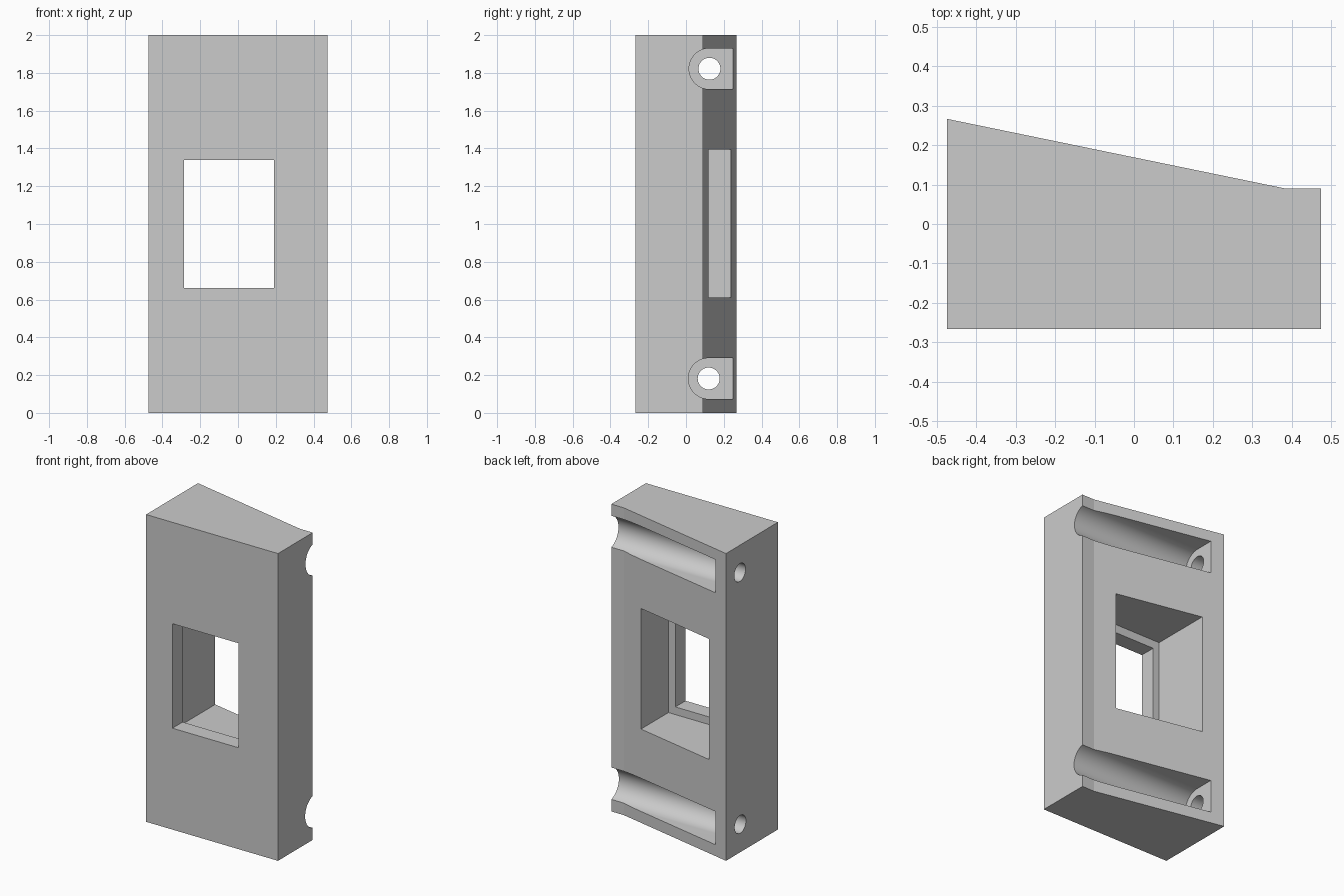
import bpy, bmesh, math
from mathutils import Matrix

if "Cube" in bpy.data.objects:
    bpy.data.objects.remove(bpy.data.objects["Cube"])


def prism(name, profile, to_world, depth):
    """Extrude a closed 2D profile; to_world maps (a, b, t) to xyz."""
    bm = bmesh.new()
    low = [bm.verts.new(to_world(a, b, depth[0])) for a, b in profile]
    high = [bm.verts.new(to_world(a, b, depth[1])) for a, b in profile]
    bm.faces.new(low)
    bm.faces.new(high)
    n = len(profile)
    for i in range(n):
        j = (i + 1) % n
        bm.faces.new((low[i], low[j], high[j], high[i]))
    bmesh.ops.recalc_face_normals(bm, faces=bm.faces)
    mesh = bpy.data.meshes.new(name)
    bm.to_mesh(mesh)
    bm.free()
    obj = bpy.data.objects.new(name, mesh)
    bpy.context.collection.objects.link(obj)
    return obj


def cut(target, cutter):
    """Subtract a cutter from the target and remove it."""
    mod = target.modifiers.new("cut", 'BOOLEAN')
    mod.operation = 'DIFFERENCE'
    mod.solver = 'EXACT'
    mod.object = cutter
    bpy.context.view_layer.objects.active = target
    bpy.ops.object.modifier_apply(modifier=mod.name)
    bpy.data.objects.remove(cutter, do_unlink=True)


def along_x(y, z, x):
    return (x, y, z)


def along_y(x, z, y):
    return (x, y, z)


def along_z(x, y, z):
    return (x, y, z)


def rect(a0, a1, b0, b1):
    return [(a0, b0), (a1, b0), (a1, b1), (a0, b1)]


def arc(cy, cz, r, start, end, steps):
    return [(cy + r * math.cos(start + (end - start) * i / steps),
             cz + r * math.sin(start + (end - start) * i / steps))
            for i in range(steps + 1)]


# Wedge-shaped body
plate = prism("wedge_plate", [(-0.475, -0.267), (0.475, -0.267), (0.475, 0.09),
                              (0.385, 0.09), (-0.475, 0.267)], along_z, (0, 2))

# Window opening and the wider recess behind it
cut(plate, prism("window_cutter", rect(-0.285, 0.19, 0.66, 1.34), along_y, (-0.4, 0.4)))
cut(plate, prism("recess_cutter", rect(-0.33, 0.24, 0.61, 1.395), along_y, (-0.162, 0.4)))

# Round-bottomed channels in the back, each with a screw hole in its end wall
for y, z in ((0.12, 0.182), (0.124, 1.822)):
    u_shape = [(0.4, z + 0.108)] + arc(y, z, 0.108, math.pi / 2, 1.5 * math.pi, 32) \
        + [(0.4, z - 0.108)]
    cut(plate, prism("channel_cutter", u_shape, along_x, (-0.387, 0.6)))
    hole = arc(y, z, 0.058, 0, 2 * math.pi, 48)[:-1]
    cut(plate, prism("hole_cutter", hole, along_x, (-0.6, -0.3)))

# Smooth the round channels, keep edges sharp
bpy.ops.object.select_all(action='DESELECT')
plate.select_set(True)
bpy.context.view_layer.objects.active = plate
bpy.ops.object.shade_smooth_by_angle(angle=math.radians(10))
